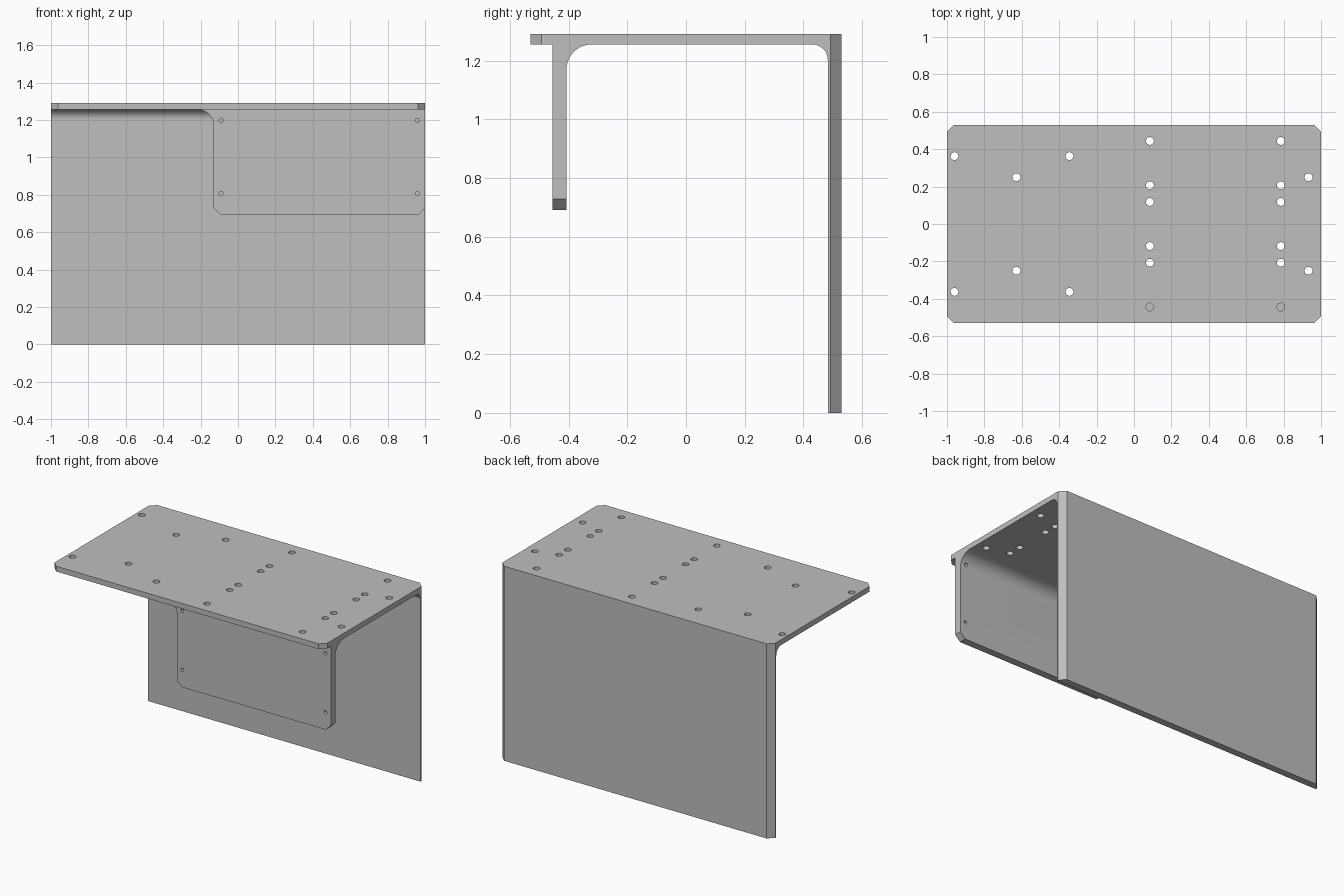
import bpy, bmesh, math
from mathutils import Matrix

cube = bpy.data.objects.get("Cube")
if cube:
    bpy.data.objects.remove(cube, do_unlink=True)

TOP, UNDER = 1.29, 1.255          # plate top and underside
DEPTH = 0.53                      # half depth of the plate
WALL = 0.483                      # inner face of the rear wall
CHAMFER = 0.037
SEGS = 12

grey = bpy.data.materials.new("plain grey")
grey.use_nodes = True
colour = (0.52, 0.52, 0.52, 1)
grey.diffuse_color = colour
grey.node_tree.nodes["Principled BSDF"].inputs["Base Color"].default_value = colour


def make_object(name, bm):
    bmesh.ops.recalc_face_normals(bm, faces=bm.faces)
    mesh = bpy.data.meshes.new(name)
    bm.to_mesh(mesh)
    bm.free()
    mesh.materials.append(grey)
    obj = bpy.data.objects.new(name, mesh)
    bpy.context.collection.objects.link(obj)
    return obj


def combine(target, other, operation):
    bpy.context.view_layer.objects.active = target
    mod = target.modifiers.new(operation.lower(), "BOOLEAN")
    mod.operation, mod.solver, mod.object = operation, "EXACT", other
    bpy.ops.object.modifier_apply(modifier=mod.name)
    bpy.data.objects.remove(other, do_unlink=True)


def drill(bm, location, radius, length, axis="Z"):
    turn = Matrix.Rotation(math.pi / 2, 4, "X") if axis == "Y" else Matrix()
    bmesh.ops.create_cone(bm, cap_ends=True, segments=24, radius1=radius,
                          radius2=radius, depth=length,
                          matrix=Matrix.Translation(location) @ turn)


# Plate and rear wall: one L profile with a rounded inner corner
r = 0.052
profile = [(-DEPTH, UNDER), (-DEPTH, TOP), (DEPTH, TOP), (DEPTH, 0), (WALL, 0)]
for i in range(SEGS + 1):
    a = math.pi / 2 * i / SEGS
    profile.append((WALL - r + r * math.cos(a), UNDER - r + r * math.sin(a)))
bm = bmesh.new()
face = bm.faces.new([bm.verts.new((-1, y, z)) for y, z in profile])
ext = bmesh.ops.extrude_face_region(bm, geom=[face])
bmesh.ops.translate(bm, vec=(2, 0, 0),
                    verts=[v for v in ext["geom"] if isinstance(v, bmesh.types.BMVert)])
bmesh.ops.recalc_face_normals(bm, faces=bm.faces)
# Chamfered upright corners
corners = [e for e in bm.edges
           if all(abs(v.co.y) > DEPTH - 0.001 for v in e.verts)
           and abs(e.verts[0].co.z - e.verts[1].co.z) > 0.01]
bmesh.ops.bevel(bm, geom=corners, offset=CHAMFER, offset_type="OFFSET",
                segments=1, affect="EDGES")
bracket = make_object("bracket", bm)

# Front panel: stacked outlines that flare into the plate
FRONT, BACK, LOW, SIDE = -0.455, -0.407, 0.692, -0.13
R = 0.085


def outline(z, flare, inset=0.0):
    pts = [(SIDE + inset - flare, FRONT, z), (1 - inset, FRONT, z),
           (1 - inset, BACK + flare, z)]
    for i in range(SEGS + 1):
        a = math.pi / 2 * (1 + i / SEGS)
        pts.append((SIDE + inset + flare * math.cos(a), BACK + flare * math.sin(a), z))
    return pts


layers = [outline(LOW, 0, CHAMFER), outline(LOW + CHAMFER, 0)]
for i in range(SEGS + 1):
    a = math.pi / 2 * i / SEGS
    layers.append(outline(UNDER - R + R * math.sin(a), R * (1 - math.cos(a))))
layers.append(outline(UNDER + 0.015, R))
bm = bmesh.new()
rings = [[bm.verts.new(p) for p in layer] for layer in layers]
for lower, upper in zip(rings, rings[1:]):
    for i in range(len(lower)):
        j = (i + 1) % len(lower)
        bm.faces.new((lower[i], lower[j], upper[j], upper[i]))
bm.faces.new(rings[0])
bm.faces.new(rings[-1])
bmesh.ops.remove_doubles(bm, verts=bm.verts, dist=0.0001)
combine(bracket, make_object("front_panel", bm), "UNION")

# Mounting holes in the plate, mirrored front to back
rows = [((0.085, 0.785), (0.444, 0.207, 0.118)),
        ((-0.96, -0.345), (0.363,)),
        ((-0.628, 0.933), (0.25,))]
bm = bmesh.new()
for xs, ys in rows:
    for x in xs:
        for y in ys:
            for sy in (y, -y):
                bottom = 1.26 if sy < -0.4 else 1.2   # blind above the panel
                drill(bm, (x, sy, (bottom + 1.35) / 2), 0.021, 1.35 - bottom)
# Small holes in the front panel
for x in (-0.09, 0.96):
    for z in (0.807, 1.198):
        drill(bm, (x, -0.4, z), 0.011, 0.24, "Y")
combine(bracket, make_object("hole_cutter", bm), "DIFFERENCE")

# Smooth fillets with sharp edges kept
bpy.ops.object.select_all(action="DESELECT")
bracket.select_set(True)
bpy.context.view_layer.objects.active = bracket
bpy.ops.object.shade_smooth_by_angle(angle=math.radians(30))
bracket.modifiers.new("flat_face_normals", "WEIGHTED_NORMAL").keep_sharp = True
